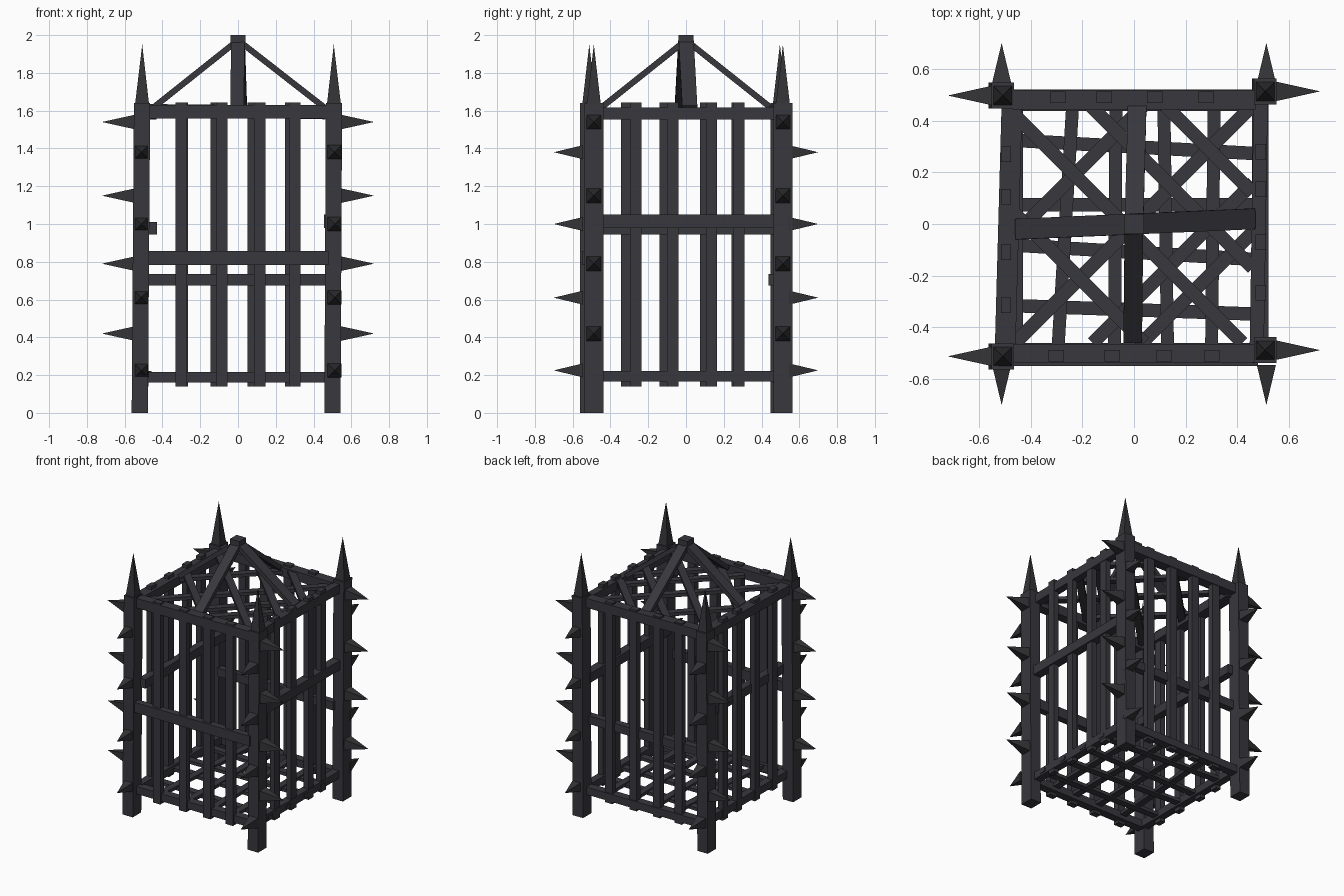
import bpy
from mathutils import Vector as V


def material(name, col):
    m = bpy.data.materials.new(name)
    m.diffuse_color = (*col, 1)
    return m


IRON = material("dark iron", (0.040, 0.038, 0.046))
SPIKE = material("spike iron", (0.034, 0.033, 0.037))


def mesh(name, verts, faces, mat):
    me = bpy.data.meshes.new(name)
    me.from_pydata(verts, [], faces)
    me.materials.append(mat)
    ob = bpy.data.objects.new(name, me)
    bpy.context.collection.objects.link(ob)
    return ob


def frame(p, q, side):
    d = (q - p).normalized()
    s = V(side)
    s = (s - d * s.dot(d)).normalized()
    return s, d.cross(s)


def ring(c, s, n, w, t):
    return [c + s * (a * w / 2) + n * (b * t / 2)
            for a, b in ((-1, -1), (1, -1), (1, 1), (-1, 1))]


def bar(name, p, q, w, t, side):
    """Box beam from p to q, w wide along side, t thick across it."""
    p, q = V(p), V(q)
    s, n = frame(p, q, side)
    mesh(name, ring(p, s, n, w, t) + ring(q, s, n, w, t),
         [(3, 2, 1, 0), (4, 5, 6, 7)] +
         [(i, (i + 1) % 4, (i + 1) % 4 + 4, i + 4) for i in range(4)], IRON)


def spike(name, p, q, w, side):
    """Four-sided spike from base p to tip q."""
    p, q = V(p), V(q)
    s, n = frame(p, q, side)
    mesh(name, ring(p, s, n, w, w) + [q],
         [(3, 2, 1, 0)] + [(i, (i + 1) % 4, 4) for i in range(4)], SPIKE)


X, Y, Z = (1, 0, 0), (0, 1, 0), (0, 0, 1)

# Corner posts with finials and outward spikes
for sx, sy, y in ((-1, -1, -0.512), (-1, 1, 0.497), (1, -1, -0.488), (1, 1, 0.513)):
    bar("corner_post", (sx * 0.51 - 0.01, y, 0), (sx * 0.508, y, 1.64), 0.086, 0.1, X)
    spike("post_finial", (sx * 0.508, y, 1.63), (sx * 0.507, y, 1.95), 0.075, X)
    for z in (0.42, 0.79, 1.15, 1.54):
        spike("side_spike", (sx * 0.53, y, z), (sx * 0.72, y, z), 0.084, Y)
    for z in (0.225, 0.61, 1.0, 1.38):
        spike("end_spike", (sx * 0.512, sy * 0.545, z), (sx * 0.512, sy * 0.7, z), 0.074, X)

# Upright bars of the four walls
for x in (-0.29, -0.075, 0.125, 0.31):
    bar("front_bar", (x - 0.01, -0.51, 0.14), (x - 0.01, -0.51, 1.642), 0.06, 0.045, X)
for x in (-0.295, -0.115, 0.08, 0.28):
    bar("back_bar", (x, 0.49, 0.14), (x, 0.49, 1.642), 0.06, 0.045, X)
for y in (-0.315, -0.11, 0.105, 0.27):
    bar("left_bar", (-0.495, y, 0.14), (-0.495, y, 1.642), 0.06, 0.04, Y)
for y in (-0.265, -0.07, 0.135, 0.28):
    bar("right_bar", (0.49, y, 0.14), (0.49, y, 1.642), 0.06, 0.04, Y)

# Top rails
bar("top_rail_front", (-0.47, -0.50, 1.595), (0.47, -0.50, 1.595), 0.07, 0.072, Y)
bar("top_rail_back", (-0.47, 0.48, 1.60), (0.47, 0.48, 1.59), 0.075, 0.07, Y)
bar("top_rail_left", (-0.498, -0.47, 1.585), (-0.472, 0.47, 1.585), 0.08, 0.066, X)
bar("top_rail_right", (0.475, -0.47, 1.585), (0.49, 0.47, 1.585), 0.055, 0.066, X)

# Middle rails
bar("middle_rail_front", (-0.48, -0.525, 0.82), (0.48, -0.525, 0.82), 0.05, 0.075, Y)
bar("middle_rail_back", (-0.48, 0.462, 0.705), (0.48, 0.462, 0.705), 0.05, 0.062, Y)
bar("middle_rail_left", (-0.457, -0.48, 0.977), (-0.457, 0.48, 0.977), 0.055, 0.066, X)
bar("middle_rail_right", (0.488, -0.48, 1.015), (0.488, 0.48, 1.015), 0.065, 0.07, X)

# Bottom rails
for s in (-1, 1):
    bar("bottom_rail_end", (-0.48, s * 0.49, 0.188), (0.48, s * 0.49, 0.188), 0.06, 0.056, Y)
    bar("bottom_rail_side", (s * 0.485, -0.48, 0.193), (s * 0.485, 0.48, 0.193), 0.055, 0.056, X)

# Floor grid
for a, b in ((0.325, 0.27), (0.075, 0.075), (-0.08, -0.14), (-0.315, -0.35)):
    bar("floor_cross_bar", (-0.49, a, 0.19), (0.517, b, 0.19), 0.052, 0.024, Y)
for a, b in ((-0.295, -0.235), (-0.075, -0.07), (0.13, 0.115), (0.3, 0.31)):
    bar("floor_long_bar", (a, -0.5, 0.2), (b, 0.5, 0.2), 0.05, 0.024, X)

# Diagonal roof lattice
E = 0.46
for c in (0.42, 0.0, -0.3, -0.49):
    lo, hi = max(-E, -E - c), min(E, E - c)
    bar("roof_lattice_rising", (lo, lo + c, 1.59), (hi, hi + c, 1.59), 0.052, 0.025, (1, -1, 0))
for c in (-0.42, -0.04, 0.29, 0.58):
    lo, hi = max(-E, c - E), min(E, c + E)
    bar("roof_lattice_falling", (lo, c - lo, 1.605), (hi, c - hi, 1.605), 0.052, 0.025, (1, 1, 0))

# Peaked roof beams meeting at the apex
bar("peak_beam_left", (-0.45, -0.02, 1.615), (0.005, 0, 1.977), 0.08, 0.032, Y)
bar("peak_beam_right", (0.46, 0.02, 1.615), (-0.005, 0, 1.977), 0.08, 0.032, Y)
bar("peak_beam_front", (-0.005, -0.45, 1.615), (0, 0.005, 1.977), 0.072, 0.032, X)
bar("peak_beam_back", (0.012, 0.45, 1.615), (0, -0.005, 1.977), 0.072, 0.032, X)
bar("peak_cap", (0, 0, 1.95), (0, 0, 2.0), 0.078, 0.078, X)
